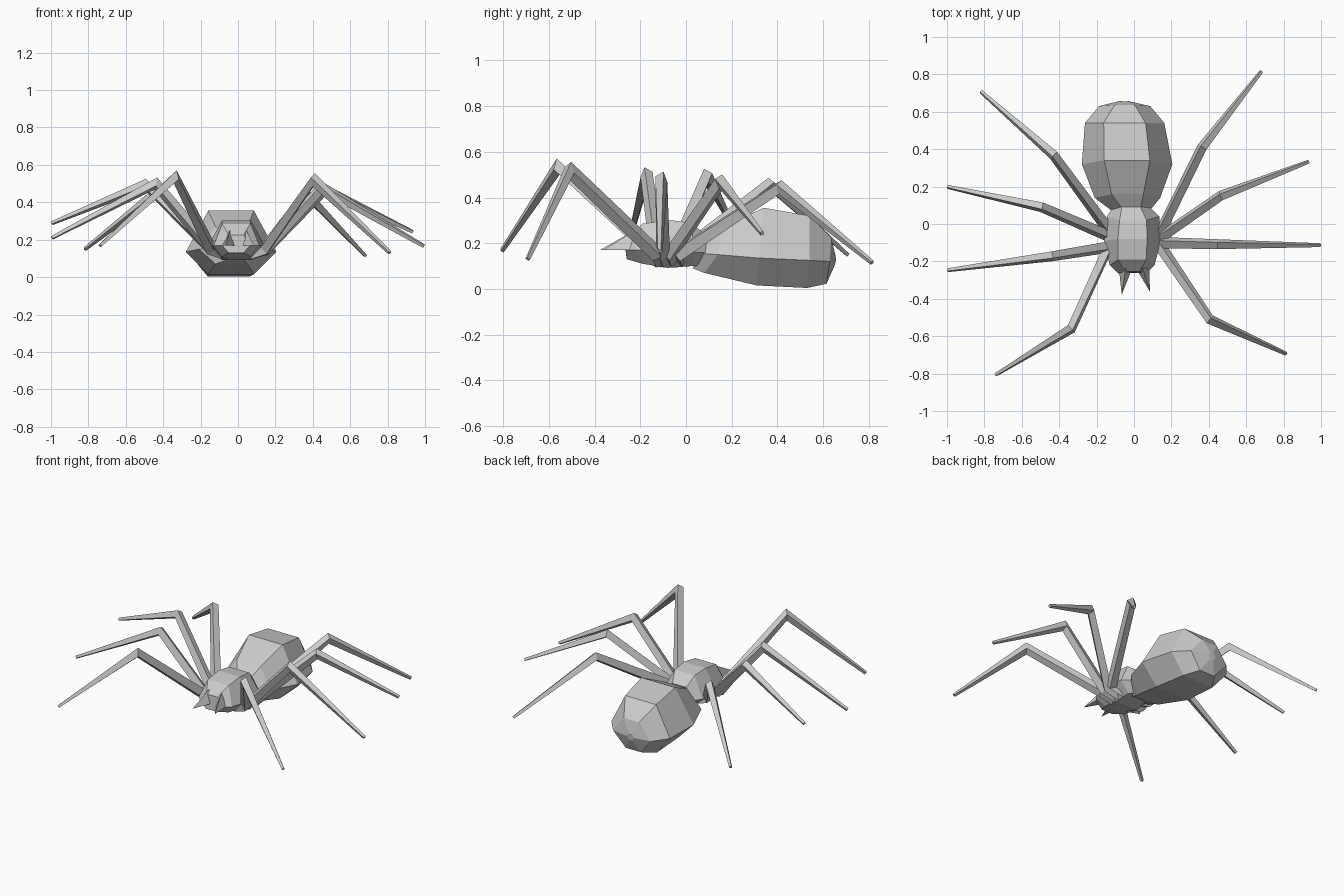
import bpy, bmesh, math
from mathutils import Vector

if "Cube" in bpy.data.objects:
    bpy.data.objects.remove(bpy.data.objects["Cube"])

grey = bpy.data.materials.new("plain_grey")
grey.diffuse_color = (0.6, 0.6, 0.6, 1)
grey.use_nodes = True
grey.node_tree.nodes["Principled BSDF"].inputs["Base Color"].default_value = grey.diffuse_color


def loft(name, rings):
    """Skin a closed, flat-faced tube through rings of equal point count."""
    bm = bmesh.new()
    loops = [[bm.verts.new(p) for p in ring] for ring in rings]
    n = len(loops[0])
    for a, b in zip(loops, loops[1:]):
        for i in range(n):
            j = (i + 1) % n
            bm.faces.new((a[i], a[j], b[j], b[i]))
    bm.faces.new(loops[0][::-1])
    bm.faces.new(loops[-1])
    bmesh.ops.recalc_face_normals(bm, faces=bm.faces)
    mesh = bpy.data.meshes.new(name)
    bm.to_mesh(mesh)
    bm.free()
    mesh.materials.append(grey)
    obj = bpy.data.objects.new(name, mesh)
    bpy.context.collection.objects.link(obj)
    return obj


def hex_ring(cx, half, flat, top, mid, bottom):
    """Six-sided section; top, mid and bottom are (y, z) pairs."""
    return [(cx - flat, *top), (cx + flat, *top), (cx + half, *mid),
            (cx + flat, *bottom), (cx - flat, *bottom), (cx - half, *mid)]


# Abdomen: large hexagonal bulb, narrow at the waist
loft("abdomen", [
    hex_ring(-0.015, 0.09, 0.05, (0.085, 0.225), (0.06, 0.155), (0.03, 0.09)),
    hex_ring(-0.035, 0.175, 0.085, (0.16, 0.27), (0.14, 0.15), (0.08, 0.07)),
    hex_ring(-0.037, 0.242, 0.122, (0.34, 0.355), (0.32, 0.135), (0.31, 0.015)),
    hex_ring(-0.05, 0.212, 0.112, (0.54, 0.32), (0.54, 0.125), (0.53, 0.004)),
    hex_ring(-0.05, 0.137, 0.055, (0.635, 0.225), (0.63, 0.12), (0.615, 0.022)),
    hex_ring(-0.055, 0.025, 0.012, (0.655, 0.145), (0.657, 0.125), (0.65, 0.10)),
])

# Head and thorax: smaller hexagonal hull
loft("thorax", [
    hex_ring(-0.01, 0.075, 0.04, (-0.255, 0.225), (-0.265, 0.17), (-0.26, 0.13)),
    hex_ring(-0.01, 0.12, 0.075, (-0.19, 0.285), (-0.22, 0.17), (-0.19, 0.11)),
    hex_ring(-0.008, 0.152, 0.078, (-0.08, 0.302), (-0.09, 0.165), (-0.08, 0.092)),
    hex_ring(-0.005, 0.14, 0.072, (0.02, 0.29), (0.04, 0.16), (0.03, 0.10)),
    hex_ring(-0.015, 0.09, 0.05, (0.09, 0.235), (0.10, 0.16), (0.06, 0.10)),
])

# Fangs: tapering wedges at the front of the head
for side, tip in (("left", (-0.065, -0.375, 0.17)), ("right", (0.085, -0.36, 0.17))):
    cx = -0.045 if side == "left" else 0.045
    base = [(cx - 0.036, -0.235, 0.17), (cx + 0.036, -0.235, 0.17), (cx, -0.235, 0.25)]
    end = [Vector(tip) + (Vector(p) - Vector((cx, -0.235, 0.19))) * 0.02 for p in base]
    loft("fang_" + side, [base, end])


def leg(name, points, radii):
    """Four-sided bent tube with mitred joints."""
    pts = [Vector(p) for p in points]
    dirs = [(b - a).normalized() for a, b in zip(pts, pts[1:])]
    span = pts[-1] - pts[0]
    side = span.cross(Vector((0, 0, 1))).normalized()
    rings = []
    for i, p in enumerate(pts):
        d0, d1 = dirs[max(i - 1, 0)], dirs[min(i, len(dirs) - 1)]
        t = (d0 + d1).normalized()
        up = side.cross(t).normalized() / max(t.dot(d0), 0.6)
        r = radii[i]
        rings.append([p + r * (side * math.cos(a) + up * math.sin(a))
                      for a in (math.radians(20 + 90 * k) for k in range(4))])
    loft(name, rings)


# Legs: attachment y, knee and tip for each, front to back
legs = {
    "right": (1, [
        (-0.125, (0.405, -0.51, 0.52), (0.812, -0.693, 0.13)),
        (-0.10, (0.45, -0.108, 0.48), (0.995, -0.113, 0.165)),
        (-0.07, (0.465, 0.152, 0.47), (0.933, 0.333, 0.243)),
        (-0.035, (0.365, 0.412, 0.445), (0.68, 0.815, 0.115)),
    ]),
    "left": (-1, [
        (-0.14, (-0.335, -0.56, 0.535), (-0.737, -0.805, 0.168)),
        (-0.125, (-0.44, -0.173, 0.50), (-0.995, -0.247, 0.21)),
        (-0.06, (-0.495, 0.09, 0.495), (-0.995, 0.198, 0.288)),
        (-0.02, (-0.43, 0.368, 0.455), (-0.818, 0.707, 0.15)),
    ]),
}
for side, (s, specs) in legs.items():
    for i, (y, knee, tip) in enumerate(specs):
        hip = (s * 0.145, y, 0.15)
        root = (s * 0.06, y + 0.01, 0.115)
        leg(f"leg_{side}_{i + 1}", [root, hip, knee, tip], (0.026, 0.032, 0.028, 0.011))
